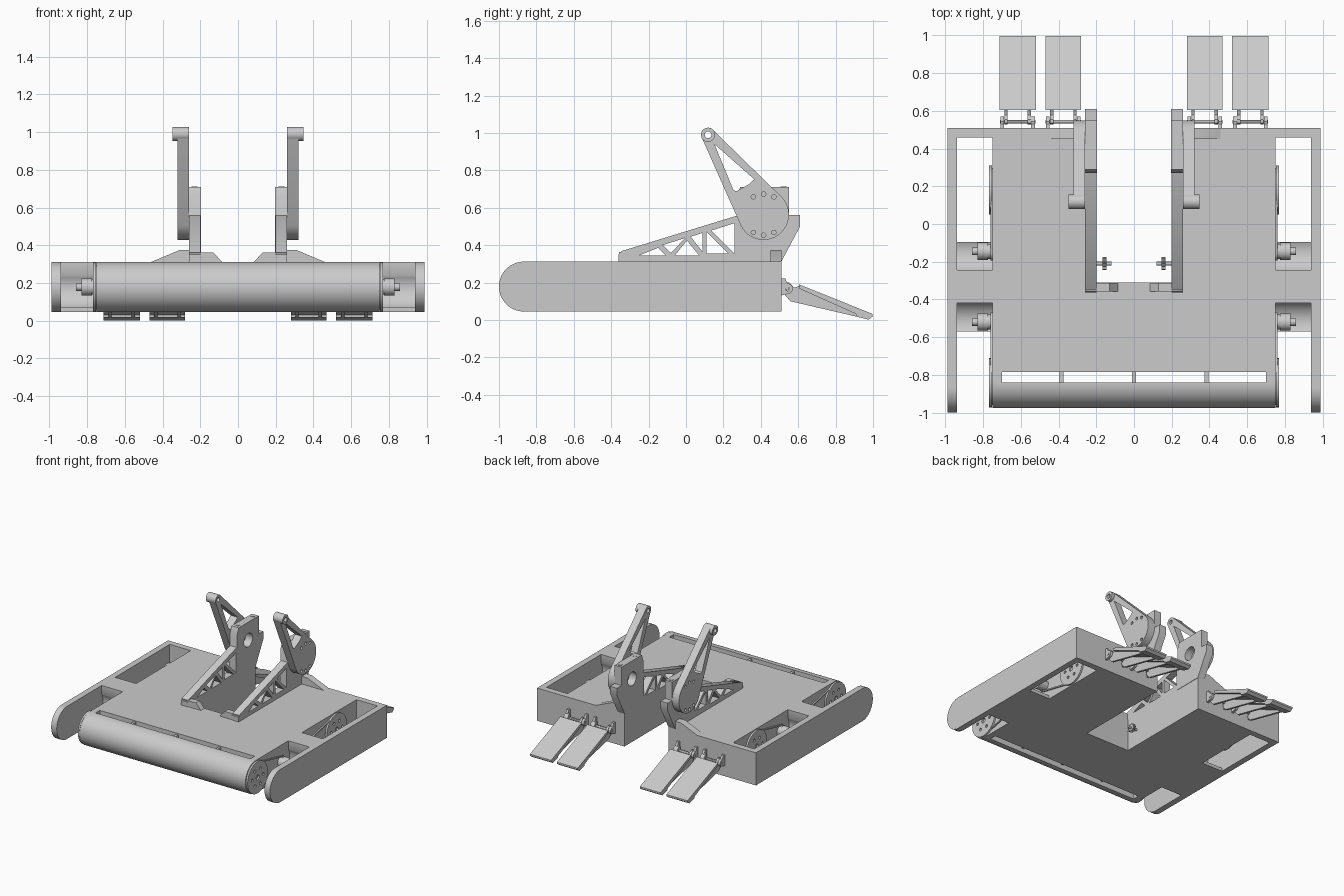
import bpy, bmesh
from math import sin, cos, pi, acos, atan2, hypot, radians
from mathutils import Vector

if "Cube" in bpy.data.objects:
    bpy.data.objects.remove(bpy.data.objects["Cube"])


def circ(u, v, r, n=32, a0=0.0, a1=2 * pi):
    full = abs(a1 - a0 - 2 * pi) < 1e-6
    k = n if full else n - 1
    return [(u + r * cos(a0 + (a1 - a0) * i / k), v + r * sin(a0 + (a1 - a0) * i / k)) for i in range(n)]


def hull(u1, v1, r1, u2, v2, r2):
    """Outline of a belt wrapped round two circles."""
    a = atan2(v2 - v1, u2 - u1)
    p = acos((r1 - r2) / hypot(u2 - u1, v2 - v1))
    return circ(u1, v1, r1, 32, a + p, a + 2 * pi - p) + circ(u2, v2, r2, 20, a - p, a + p)


def prism(name, loops, axis, lo, hi, mirror=False):
    """Extrude a flat outline (further loops are holes) along an axis."""
    cu = bpy.data.curves.new(name, 'CURVE')
    cu.dimensions = '2D'
    cu.fill_mode = 'BOTH'
    cu.extrude = (hi - lo) / 2
    for pts in loops:
        s = cu.splines.new('POLY')
        s.points.add(len(pts) - 1)
        for p, (u, v) in zip(s.points, pts):
            p.co = (u, v, 0, 1)
        s.use_cyclic_u = True
    tmp = bpy.data.objects.new(name + "_outline", cu)
    bpy.context.collection.objects.link(tmp)
    dg = bpy.context.evaluated_depsgraph_get()
    me = bpy.data.meshes.new_from_object(tmp.evaluated_get(dg))
    bpy.data.objects.remove(tmp)
    bm = bmesh.new()
    bm.from_mesh(me)
    mid = (lo + hi) / 2
    for v in bm.verts:
        x, y, z = v.co
        v.co = {'X': (z + mid, x, y), 'Y': (x, z + mid, y), 'Z': (x, y, z + mid)}[axis]
    bmesh.ops.remove_doubles(bm, verts=bm.verts, dist=1e-5)
    bmesh.ops.recalc_face_normals(bm, faces=bm.faces)
    for f in bm.faces:
        f.smooth = True
    bm.to_mesh(me)
    bm.free()
    me.materials.clear()
    me.set_sharp_from_angle(angle=radians(30))
    me.name = name
    ob = bpy.data.objects.new(name, me)
    bpy.context.collection.objects.link(ob)
    if mirror:
        ob.modifiers.new("mirror", 'MIRROR')
    return ob


def rect(u0, u1, v0, v1):
    return [(u0, v0), (u1, v0), (u1, v1), (u0, v1)]


Z0, Z1 = 0.045, 0.312
ZC, R = (Z0 + Z1) / 2, (Z1 - Z0) / 2

# Main deck with the rear notch
prism("deck", [[(-.75, -.785), (.75, -.785), (.75, .51), (.2, .51), (.2, -.31),
                (-.2, -.31), (-.2, .51), (-.75, .51)]], 'Z', Z0, Z1)

# Rounded nose, slot ends and slot dividers
nose = [(-.84, Z0), (-.84, Z1)] + circ(-.842, ZC, R, 40, pi / 2, 3 * pi / 2)
prism("front_nose", [nose], 'X', -.75, .75)
prism("slot_end", [rect(-.84, -.785, Z0, Z1)], 'X', .70, .75, True)
for i in (-1, 0, 1):
    prism("slot_divider", [rect(-.84, -.785, .08, Z1 - .01)], 'X', i * .385 - .01, i * .385 + .01)

# Outer side rails, rear cross pieces and wheel-well crossbars
rail = [(.51, Z0), (.51, Z1)] + circ(-1 + R, ZC, R, 40, pi / 2, 3 * pi / 2)
prism("side_rail", [rail], 'X', .94, .99, True)
prism("rear_rail", [rect(.46, .51, Z0, Z1)], 'X', .75, .94, True)
YF, YR, RW = -.52, -.145, .118
a_top, a_bot = acos(.1 / RW), acos(-.05 / RW)
front_arc = circ(YF, ZC, RW, 24, -a_bot, a_top)
rear_arc = circ(YR, ZC, RW, 24, pi - a_top, pi + a_bot)
prism("well_crossbar", [[(-.57, Z0)] + front_arc + [(-.42, Z1), (-.245, Z1)] + rear_arc + [(-.095, Z0)]],
      'X', .75, .94, True)

# Wheels, drive belts and motors on each side
for yw, ym in ((-.842, YF), (.18, YR)):
    bolts = [circ(yw + .07 * cos(k * pi / 3), ZC + .07 * sin(k * pi / 3), .012, 12) for k in range(6)]
    prism("wheel_disc", [circ(yw, ZC, .13, 48), circ(yw, ZC, .02, 16)] + bolts, 'X', .754, .768, True)
    prism("drive_belt", [hull(yw, ZC, .118, ym, ZC, .05), hull(yw, ZC, .108, ym, ZC, .04)],
          'X', .751, .762, True)
    prism("drive_pulley", [circ(ym, ZC, .04)], 'X', .75, .78, True)
    prism("motor_hub", [circ(ym, ZC, .046)], 'X', .775, .83, True)
    prism("motor_shaft", [circ(ym, ZC, .02, 20)], 'X', .82, .86, True)

# Small sprockets inside the notch
teeth = [((-.21 + (.034 if k % 4 < 2 else .025) * cos(k * pi / 20)),
          ZC + (.034 if k % 4 < 2 else .025) * sin(k * pi / 20)) for k in range(40)]
prism("notch_sprocket", [teeth], 'X', .145, .168, True)
prism("notch_axle", [circ(-.21, ZC, .01, 16)], 'X', .12, .2, True)

# Triangulated braces in front of the towers
truss = [(.27, Z1), (.27, .557), (-.345, .368), (-.362, .35), (-.362, Z1)]
cuts = [[(-.25, .345), (-.11, .345), (-.15, .385)],
        [(-.125, .40), (-.005, .438), (-.08, .358)],
        [(-.06, .345), (.07, .345), (.005, .425)],
        [(.025, .445), (.088, .465), (.088, .365)],
        [(.11, .355), (.225, .355), (.11, .47)],
        [(.135, .478), (.258, .517), (.258, .355)],
        circ(-.335, .337, .012, 12)]
prism("brace_truss", [truss] + cuts, 'X', .2, .26, True)

# Arm towers with bearing hole
AY, AZ = .415, .563
tower = [(.27, Z1), (.27, .66), (.29, .71), (.55, .71), (.55, .56), (.61, .56), (.61, .5), (.51, Z1)]
prism("arm_tower", [tower, circ(AY, AZ, .055)], 'X', .197, .26, True)
for y in (.33, .52):
    prism("tower_screw", [circ(.23, y, .016, 16)], 'Z', .70, .713, True)

# Mounting feet
prism("rear_foot", [[(.25, Z1), (.46, Z1), (.31, .375), (.25, .375)]], 'Y', .452, .51, True)
prism("front_foot", [[(.26, Z1), (.085, Z1), (.13, .362), (.26, .362)]], 'Y', -.358, -.312, True)

# Lifting arms
PY, PZ = .118, .99
bolts = [circ(AY + .11 * cos(radians(a)), AZ + .11 * sin(radians(a)), .012, 14)
         for a in (60, 90, 120, 240, 270, 300)]
window = [(.152, .94), (.365, .752), (.335, .725), (.30, .705), (.27, .688), (.254, .694)]
prism("lifting_arm", [hull(AY, AZ, .135, PY, PZ, .037), circ(PY, PZ, .018, 20), window] + bolts,
      'X', .26, .322, True)
prism("arm_pivot_boss", [circ(PY, PZ, .038), circ(PY, PZ, .018, 20)], 'X', .26, .347, True)

# Rear ground forks: plate, side ribs and hinge ears
plate = [(.605, .19), (.998, .032), (.998, .018), (.975, .002), (.605, .168)]
rib = [(.535, .2), (.553, .2), (.578, .172), (.605, .182), (.975, .022), (.975, .003), (.558, .1), (.528, .135)]
for xc, w in ((.375, .094), (.617, .096)):
    prism("fork_plate", [plate], 'X', xc - w, xc + w, True)
    prism("fork_tip", [[(.91, .05), (.98, .02), (.975, .002), (.91, .018)]], 'X', xc - w, xc + w, True)
    for s in (-1, 1):
        c = xc + s * .062
        prism("fork_rib", [rib, circ(.545, .165, .01, 12)], 'X', c - .009, c + .009, True)
        e = xc + s * .082
        ear = [(.505, .13), (.505, .222), (.53, .222)] + circ(.543, .167, .028, 14, pi / 2, -pi / 2)
        prism("hinge_ear", [ear, circ(.543, .165, .01, 12)], 'X', e - .01, e + .01, True)
    prism("hinge_pin", [circ(.543, .165, .009, 12)], 'X', xc - .094, xc + .094, True)
